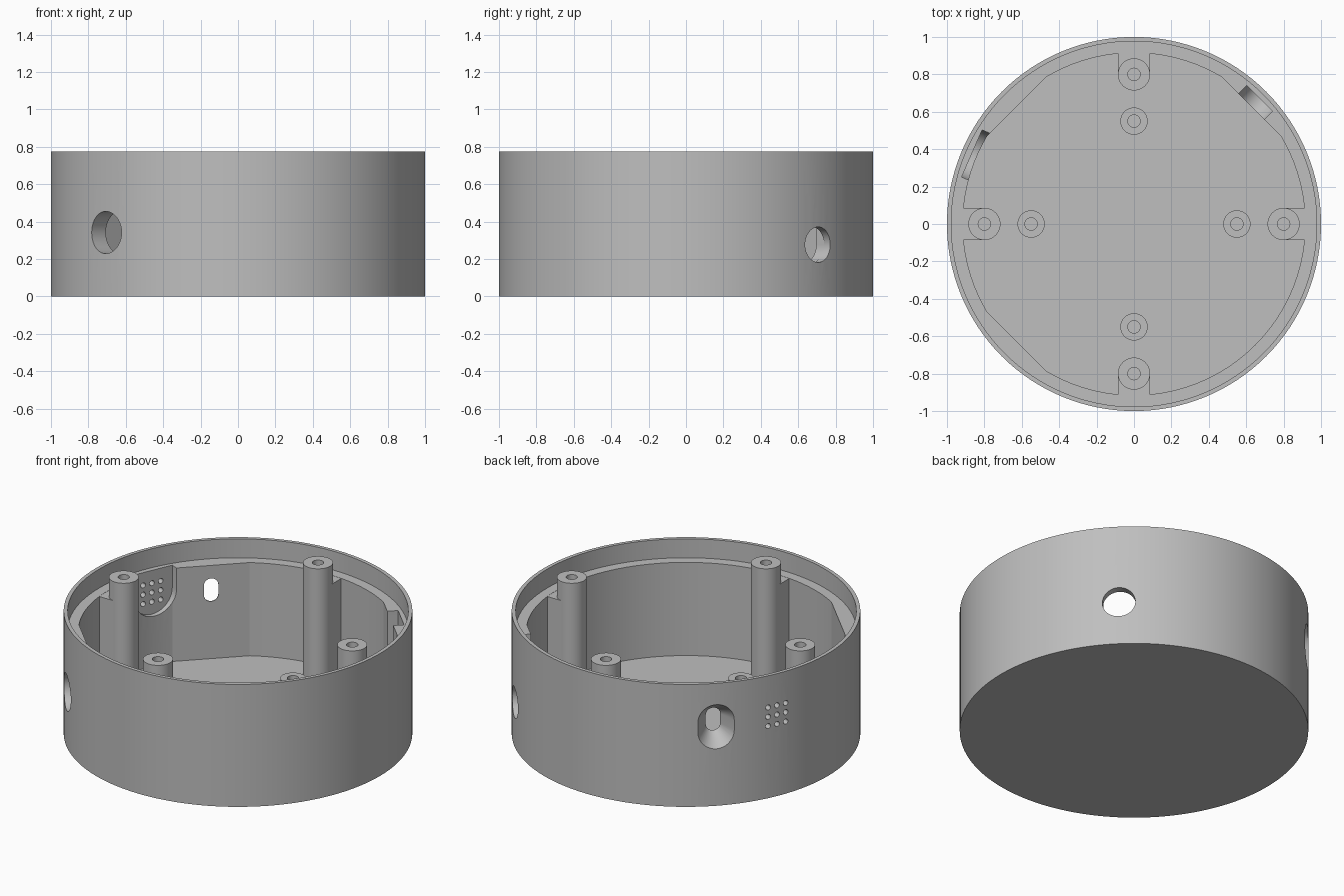
import bpy, bmesh
from math import sin, cos, pi, radians, degrees, acos
from mathutils import Vector

if "Cube" in bpy.data.objects:
    bpy.data.objects.remove(bpy.data.objects["Cube"], do_unlink=True)

HEIGHT, LEDGE, FLOOR = 0.775, 0.655, 0.065
WALL_R, FLAT_DIST = 0.915, 0.887

grey = bpy.data.materials.new("grey_plastic")
grey.use_nodes = True
colour = (0.52, 0.52, 0.52, 1)
grey.diffuse_color = colour
grey.node_tree.nodes["Principled BSDF"].inputs["Base Color"].default_value = colour


def loft(name, loop_a, loop_b):
    """Closed solid between two loops with the same number of points."""
    bm = bmesh.new()
    a = [bm.verts.new(p) for p in loop_a]
    b = [bm.verts.new(p) for p in loop_b]
    bm.faces.new(a)
    bm.faces.new(b)
    for i in range(len(a)):
        j = (i + 1) % len(a)
        bm.faces.new((a[i], a[j], b[j], b[i]))
    bmesh.ops.recalc_face_normals(bm, faces=bm.faces)
    mesh = bpy.data.meshes.new(name)
    bm.to_mesh(mesh)
    bm.free()
    mesh.materials.append(grey)
    obj = bpy.data.objects.new(name, mesh)
    bpy.context.collection.objects.link(obj)
    return obj


def prism(name, outline, z0, z1):
    return loft(name, [(x, y, z0) for x, y in outline], [(x, y, z1) for x, y in outline])


def circle(r, n=128):
    return [(r * cos(2 * pi * i / n), r * sin(2 * pi * i / n)) for i in range(n)]


def stadium(r, half=0.0, n=20):
    """Rounded slot outline, a circle when half is zero."""
    top = [(r * cos(pi * i / n), r * sin(pi * i / n) + half) for i in range(n + 1)]
    if half == 0:
        return circle(r, 2 * n)
    return top + [(-x, -y) for x, y in top]


def u_shape(r, top, n=20):
    """Outline with a round bottom and an open straight top."""
    arc = [(r * cos(pi + pi * i / n), r * sin(pi + pi * i / n)) for i in range(n + 1)]
    return arc + [(r, top), (-r, top)]


def through_wall(angle, z, d0, outline0, d1, outline1=None):
    """Solid that crosses the wall radially at the given angle."""
    a = radians(angle)
    out, side = Vector((cos(a), sin(a), 0)), Vector((-sin(a), cos(a), 0))

    def place(outline, d):
        return [out * d + side * u + Vector((0, 0, z + v)) for u, v in outline]
    return loft("cutter", place(outline0, d0), place(outline1 or outline0, d1))


def cut(obj, cutter):
    cutter.hide_render = True
    mod = obj.modifiers.new("cut", "BOOLEAN")
    mod.operation, mod.solver, mod.object = "DIFFERENCE", "EXACT", cutter
    bpy.context.view_layer.update()
    mesh = bpy.data.meshes.new_from_object(
        obj.evaluated_get(bpy.context.evaluated_depsgraph_get()))
    obj.modifiers.clear()
    obj.data = mesh
    bpy.data.objects.remove(cutter, do_unlink=True)


def smooth(obj):
    bpy.ops.object.select_all(action="DESELECT")
    obj.select_set(True)
    bpy.context.view_layer.objects.active = obj
    bpy.ops.object.shade_smooth_by_angle(angle=radians(13))


# Cavity outline: round wall with three thicker flats
flats = (45, 135, 225)
half_flat = degrees(acos(FLAT_DIST / WALL_R))
angles = [a for a in range(0, 360, 3) if all(abs(a - f) > half_flat for f in flats)]
angles += [f + s * half_flat for f in flats for s in (-1, 1)]
cavity = [(WALL_R * cos(radians(a)), WALL_R * sin(radians(a))) for a in sorted(angles)]

# Housing shell with stepped rim
housing = prism("housing", circle(1), 0, HEIGHT)
cut(housing, prism("cutter", cavity, FLOOR, HEIGHT + 0.1))
cut(housing, prism("cutter", circle(0.977), LEDGE, HEIGHT + 0.1))

# Round cable hole
cut(housing, through_wall(225, 0.342, 0.8, stadium(0.113), 1.1))

# Socket hole with an inner drop-in slot
cut(housing, through_wall(45, 0.277, 0.8, stadium(0.095), 1.1))
cut(housing, through_wall(45, 0.277, 0.8, u_shape(0.098, 0.42), 0.95))

# Countersunk switch slot
cut(housing, through_wall(135, 0.5, 0.8, stadium(0.0425, 0.03), 0.92))
cut(housing, through_wall(135, 0.5, 0.893, stadium(0.0425, 0.03), 1.04, stadium(0.135, 0.03)))

# Sensor pocket with a grid of vent holes
cut(housing, through_wall(156.5, 0.515, 0.83, u_shape(0.137, 0.18), 0.945))
for row in (-1, 0, 1):
    for col in (-1, 0, 1):
        vent = [(x + col * 0.059, y) for x, y in stadium(0.016)]
        cut(housing, through_wall(156.5, 0.515 + row * 0.059, 0.8, vent, 1.1))
smooth(housing)


def post(name, x, y, r, top, depth):
    obj = prism(name, [(x + u, y + v) for u, v in circle(r, 48)], FLOOR - 0.02, top)
    bore = [(x + u, y + v) for u, v in circle(0.033, 40)]
    cut(obj, prism("cutter", bore, top - depth, top + 0.1))
    smooth(obj)


# Screw posts, wall ribs and short standoffs on four sides
for side, (cx, cy) in {"left": (1, 0), "back": (0, 1), "right": (-1, 0), "front": (0, -1)}.items():
    post(side + "_screw_post", 0.8 * cx, 0.8 * cy, 0.086, HEIGHT, 0.11)
    post(side + "_standoff", 0.55 * cx, 0.55 * cy, 0.073, 0.14, 0.06)
    corners = [(0.8, -0.085), (0.914, -0.085), (0.914, 0.085), (0.8, 0.085)]
    prism(side + "_rib", [(d * cx - w * cy, d * cy + w * cx) for d, w in corners],
          FLOOR - 0.02, LEDGE - 0.001)
